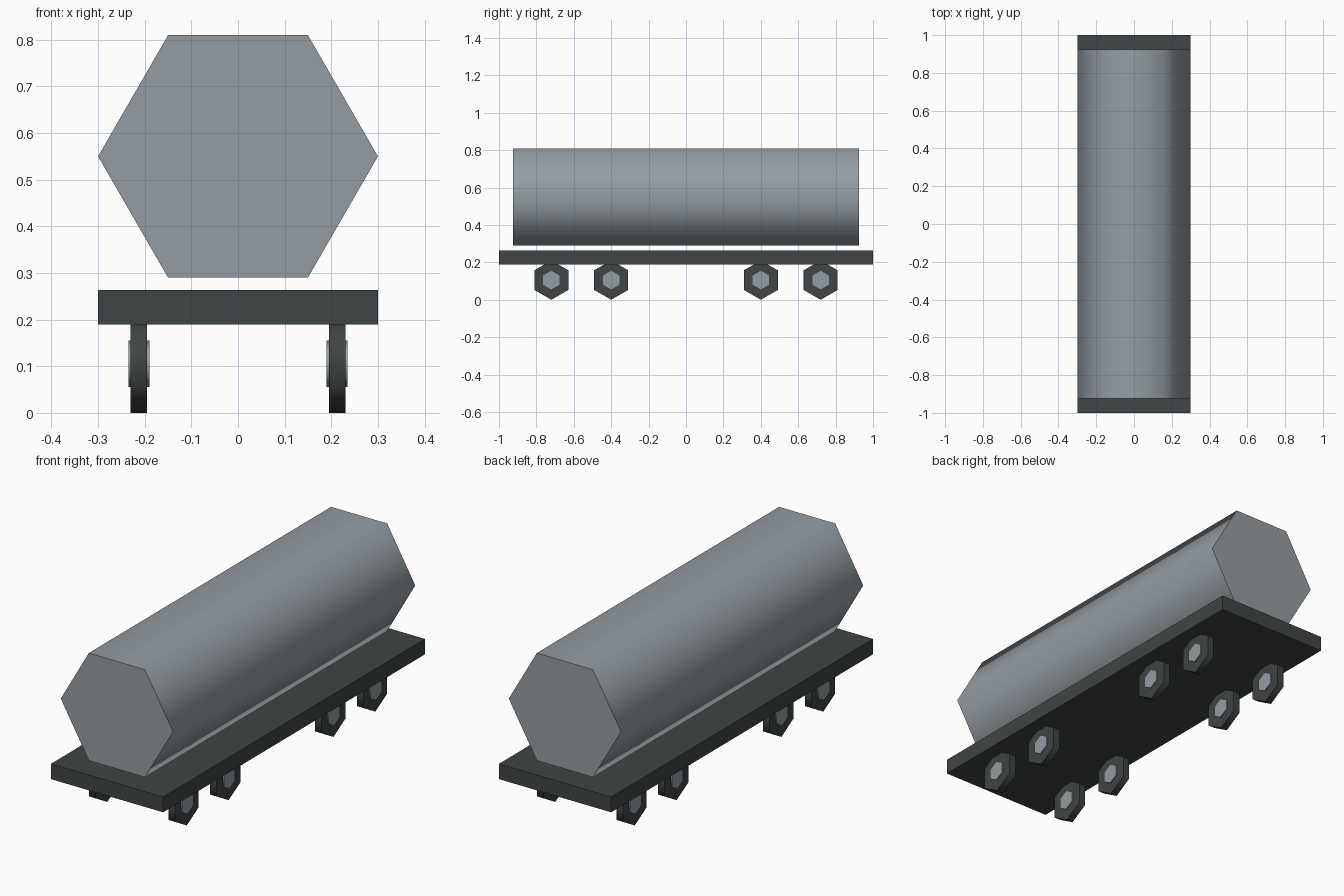
import bpy
import math
from mathutils import Matrix

if "Cube" in bpy.data.objects:
    bpy.data.objects.remove(bpy.data.objects["Cube"], do_unlink=True)


def make_material(name, rgb):
    mat = bpy.data.materials.new(name)
    mat.use_nodes = True
    mat.diffuse_color = (*rgb, 1)
    mat.node_tree.nodes["Principled BSDF"].inputs["Base Color"].default_value = (*rgb, 1)
    return mat


steel = make_material("steel grey", (0.30, 0.34, 0.37))
dark = make_material("dark grey", (0.05, 0.06, 0.058))


def hex_prism(name, mat, radius, length, location, axis, spin=0):
    """Six-sided prism along an axis, with smooth sides and flat ends."""
    bpy.ops.mesh.primitive_cylinder_add(vertices=6, radius=radius, depth=length)
    obj = bpy.context.object
    obj.name = name
    turn = Matrix.Rotation(math.pi / 2, 4, "X" if axis == "Y" else "Y")
    obj.data.transform(turn @ Matrix.Rotation(spin, 4, "Z"))
    obj.location = location
    obj.data.materials.append(mat)
    bpy.ops.object.shade_smooth_by_angle(angle=math.radians(70))
    return obj


# Tank: corners at the sides, flats at top and bottom
hex_prism("tank", steel, 0.30, 1.85, (0, 0, 0.55), "Y", math.pi / 6)

# Flat deck
bpy.ops.mesh.primitive_cube_add(size=1, location=(0, 0, 0.226))
deck = bpy.context.object
deck.name = "deck"
deck.scale = (0.60, 2.0, 0.074)
deck.data.materials.append(dark)

# Wheels with hubs that stand proud of both faces, corners up and down
for side, sign in (("left", 1), ("right", -1)):
    for i, y in enumerate((-0.72, -0.40, 0.40, 0.72), 1):
        place = (sign * 0.2125, y, 0.105)
        for part, mat, radius, width in (("wheel", dark, 0.105, 0.035),
                                         ("hub", steel, 0.05, 0.045)):
            hex_prism(f"{side}_{part}_{i}", mat, radius, width, place, "X", math.pi / 2)
